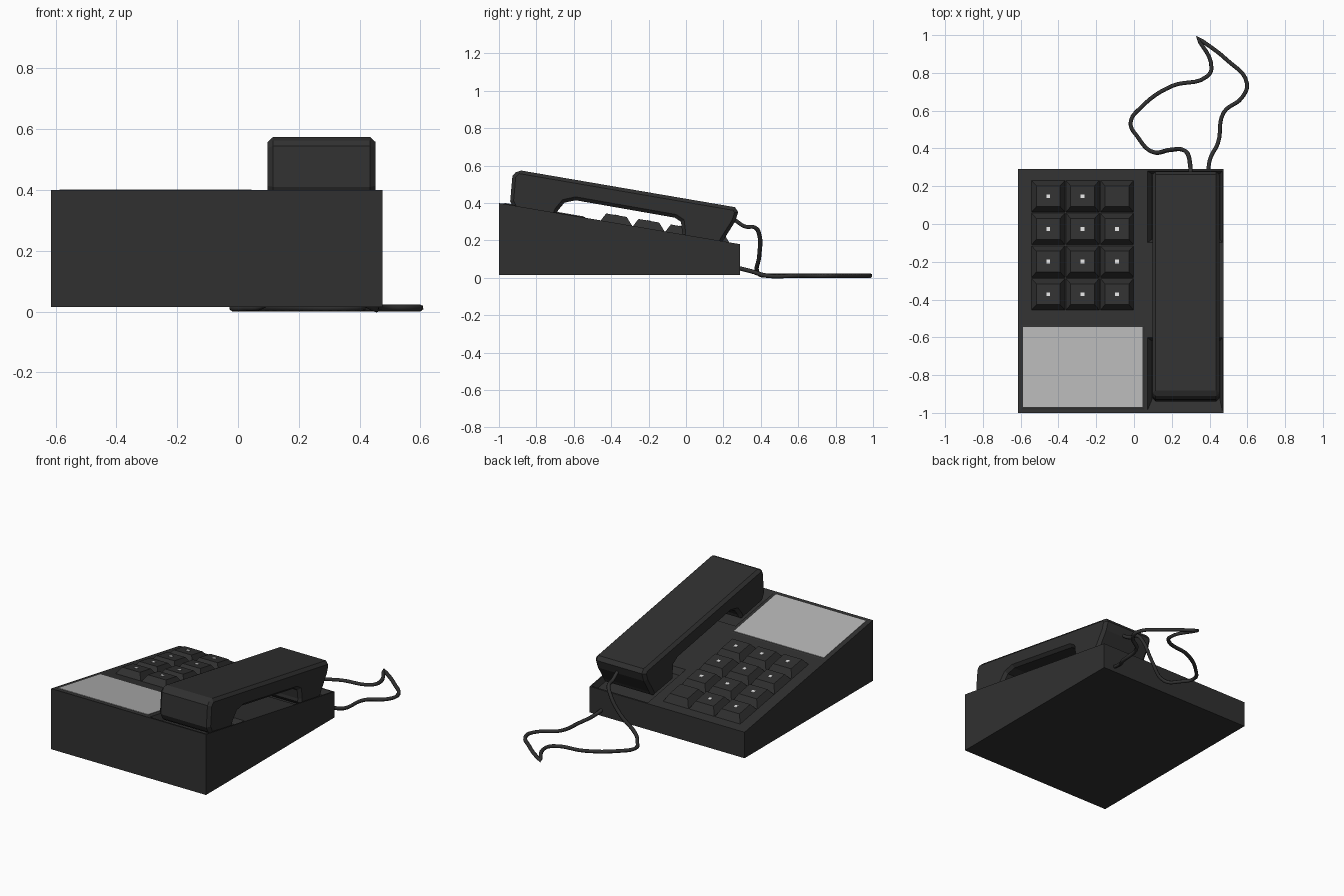
import bpy, bmesh
from mathutils import Vector

if "Cube" in bpy.data.objects:
    bpy.data.objects.remove(bpy.data.objects["Cube"])

X0, X1, Y0, Y1 = -0.615, 0.475, -1.0, 0.29
Z_BOTTOM, Z_FRONT, Z_BACK = 0.015, 0.40, 0.18


def material(name, v):
    m = bpy.data.materials.new(name)
    m.diffuse_color = (v, v, v, 1)
    m.use_nodes = True
    m.node_tree.nodes["Principled BSDF"].inputs["Base Color"].default_value = m.diffuse_color
    return m


BLACK = material("black_plastic", 0.03)
GREY = material("pale_card", 0.45)
WHITE = material("white_mark", 0.75)


def deck(y):
    """Height of the sloping top of the base."""
    return Z_FRONT + (Z_BACK - Z_FRONT) * (y - Y0) / (Y1 - Y0)


def add_object(name, bm, mat):
    bmesh.ops.recalc_face_normals(bm, faces=bm.faces)
    me = bpy.data.meshes.new(name)
    bm.to_mesh(me)
    bm.free()
    me.materials.append(mat)
    ob = bpy.data.objects.new(name, me)
    bpy.context.collection.objects.link(ob)
    return ob


def extrude_profile(name, profile, xa, xb, mat):
    """Side outline (y, z) swept across x."""
    bm = bmesh.new()
    face = bm.faces.new([bm.verts.new((xa, y, z)) for y, z in profile])
    res = bmesh.ops.extrude_face_region(bm, geom=[face])
    verts = [g for g in res["geom"] if isinstance(g, bmesh.types.BMVert)]
    bmesh.ops.translate(bm, verts=verts, vec=Vector((xb - xa, 0, 0)))
    return add_object(name, bm, mat)


def frustum(name, low, high, h0, h1, mat):
    """Block following the deck slope; rects are (xa, xb, ya, yb)."""
    bm = bmesh.new()
    rings = []
    for (xa, xb, ya, yb), h in ((low, h0), (high, h1)):
        rings.append([bm.verts.new((x, y, deck(y) + h))
                      for x, y in ((xa, ya), (xb, ya), (xb, yb), (xa, yb))])
    a, b = rings
    bm.faces.new(a[::-1])
    bm.faces.new(b)
    for i in range(4):
        j = (i + 1) % 4
        bm.faces.new((a[i], a[j], b[j], b[i]))
    return add_object(name, bm, mat)


# Wedge base
base = extrude_profile("base", [(Y0, Z_BOTTOM), (Y1, Z_BOTTOM), (Y1, Z_BACK), (Y0, Z_FRONT)],
                       X0, X1, BLACK)

# Two cradle hollows cut under the handset ends
hollows = [("front", (0.095, 0.455, -0.93, -0.62), (0.07, 0.468, -0.99, -0.60)),
           ("back", (0.095, 0.455, -0.08, 0.265), (0.07, 0.468, -0.10, 0.282))]
for label, low, high in hollows:
    cutter = frustum("cradle_cutter_" + label, low, high, -0.035, 0.002, BLACK)
    cutter.hide_render = True
    cutter.hide_set(True)
    mod = base.modifiers.new("cradle_" + label, 'BOOLEAN')
    mod.operation = 'DIFFERENCE'
    mod.solver = 'EXACT'
    mod.object = cutter

# Bake the cuts and remove the cutters
bpy.context.view_layer.update()
dg = bpy.context.evaluated_depsgraph_get()
base_mesh = bpy.data.meshes.new_from_object(base.evaluated_get(dg))
base.modifiers.clear()
base.data = base_mesh
for ob in [o for o in bpy.data.objects if o.name.startswith("cradle_cutter")]:
    bpy.data.objects.remove(ob)

# Card holder frame and pale card
frustum("card_frame", (X0 + 0.002, 0.07, -0.998, -0.525), (-0.592, 0.049, -0.974, -0.541),
        -0.005, 0.003, BLACK)
card_outline = (-0.588, 0.045, -0.97, -0.545)
card = frustum("card", card_outline, card_outline, 0.0, 0.006, GREY)

# Keypad: tapered keys, all but one with a small pale mark
for row in range(4):
    for col in range(3):
        cx, cy = -0.454 + 0.182 * col, 0.147 - 0.173 * row
        frustum(f"key_{row}_{col}",
                (cx - 0.091, cx + 0.091, cy - 0.0865, cy + 0.0865),
                (cx - 0.063, cx + 0.063, cy - 0.055, cy + 0.055), -0.004, 0.042, BLACK)
        if (row, col) != (0, 2):
            r = 0.010
            spot = (cx - r, cx + r, cy - r, cy + r)
            frustum(f"key_mark_{row}_{col}", spot, spot, 0.041, 0.044, WHITE)

# Handset: side outline with a hand grip arch, chamfered edges
handset = extrude_profile("handset", [
    (-0.90, 0.577), (-0.928, 0.545), (-0.94, 0.41), (-0.915, 0.36),
    (-0.70, 0.322), (-0.685, 0.36), (-0.65, 0.402), (-0.59, 0.415),
    (-0.06, 0.322), (-0.027, 0.30), (-0.02, 0.243), (-0.025, 0.206),
    (0.185, 0.172), (0.205, 0.21), (0.262, 0.30), (0.279, 0.352), (0.262, 0.378)],
    0.097, 0.453, BLACK)
bev = handset.modifiers.new("chamfer", 'BEVEL')
bev.width = 0.018
bev.segments = 1
bev.limit_method = 'ANGLE'
bev.angle_limit = 0.9

# Cord: leaves the handset, drops to the table, loops and enters the base
path = [(0.30, 0.26, 0.31), (0.297, 0.315, 0.275), (0.285, 0.37, 0.268),
        (0.26, 0.392, 0.23), (0.19, 0.392, 0.12), (0.09, 0.385, 0.025),
        (0.02, 0.46, 0.012), (-0.018, 0.535, 0.012), (0.04, 0.62, 0.012),
        (0.20, 0.73, 0.012), (0.385, 0.78, 0.012), (0.41, 0.825, 0.012),
        (0.335, 0.988, 0.012), (0.49, 0.87, 0.012), (0.598, 0.745, 0.012),
        (0.572, 0.67, 0.012), (0.475, 0.59, 0.012), (0.445, 0.43, 0.012),
        (0.405, 0.35, 0.035), (0.39, 0.27, 0.055)]
curve = bpy.data.curves.new("cord_path", 'CURVE')
curve.dimensions = '3D'
curve.bevel_depth = 0.0115
curve.bevel_resolution = 1
curve.resolution_u = 6
spline = curve.splines.new('BEZIER')
spline.bezier_points.add(len(path) - 1)
for i, (p, co) in enumerate(zip(spline.bezier_points, path)):
    p.co = co
    p.handle_left_type = p.handle_right_type = 'VECTOR' if i == 12 else 'AUTO'
cord_helper = bpy.data.objects.new("cord_helper", curve)
bpy.context.collection.objects.link(cord_helper)
bpy.context.view_layer.update()
dg = bpy.context.evaluated_depsgraph_get()
cord_mesh = bpy.data.meshes.new_from_object(cord_helper.evaluated_get(dg))
bpy.data.objects.remove(cord_helper)
cord_mesh.materials.clear()
cord_mesh.materials.append(BLACK)
cord = bpy.data.objects.new("cord", cord_mesh)
bpy.context.collection.objects.link(cord)
for poly in cord_mesh.polygons:
    poly.use_smooth = True
